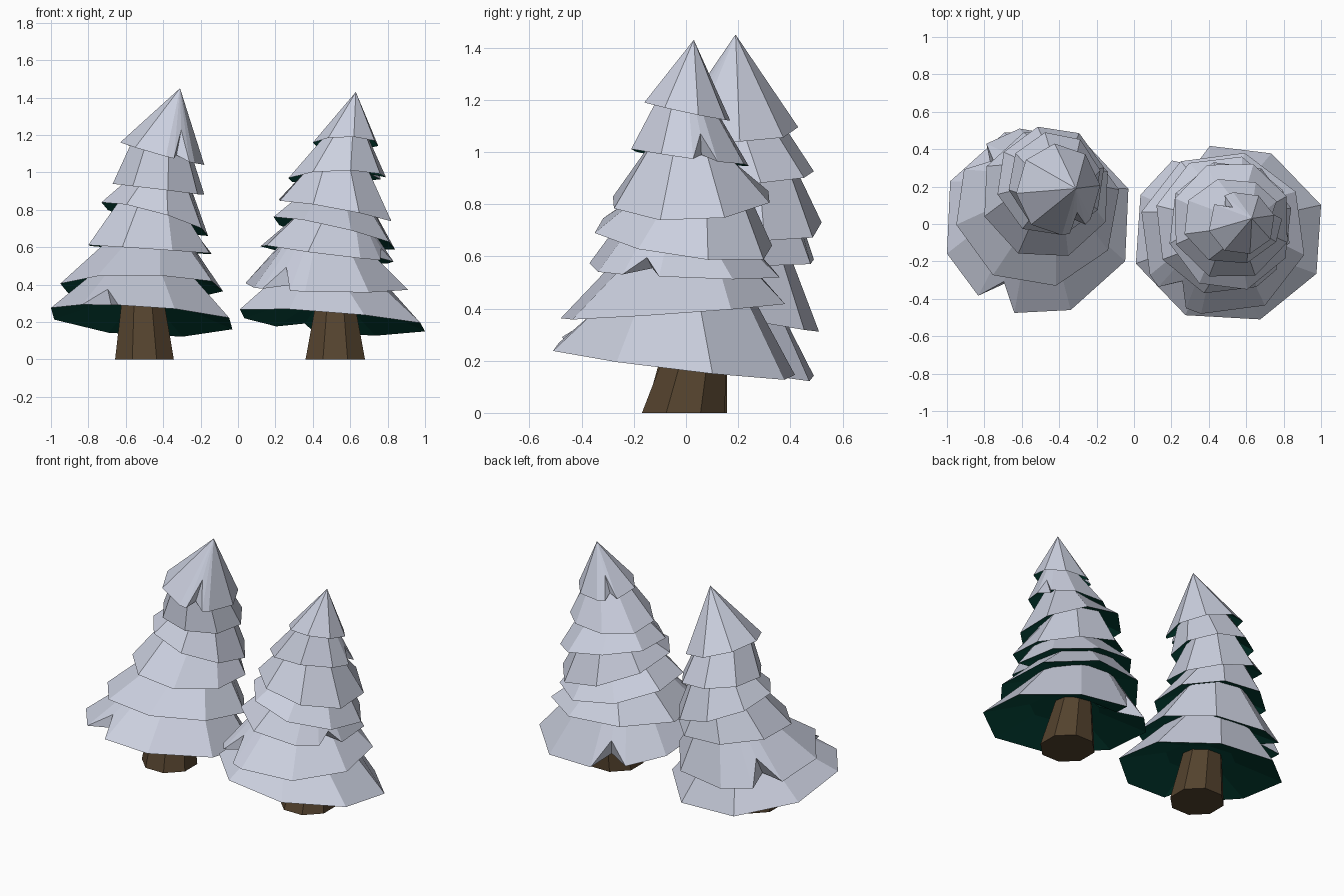
import bpy, bmesh, math, random
from mathutils import Vector

if "Cube" in bpy.data.objects:
    bpy.data.objects.remove(bpy.data.objects["Cube"])

random.seed(4)


def material(name, rgb):
    m = bpy.data.materials.new(name)
    m.diffuse_color = (*rgb, 1)
    m.use_nodes = True
    m.node_tree.nodes["Principled BSDF"].inputs["Base Color"].default_value = m.diffuse_color
    return m


SNOW = material("snow", (0.60, 0.63, 0.74))
GREEN = material("dark green needles", (0.002, 0.072, 0.049))
BARK = material("brown bark", (0.088, 0.055, 0.027))


def finish(bm, name, mats):
    me = bpy.data.meshes.new(name)
    bm.to_mesh(me)
    bm.free()
    ob = bpy.data.objects.new(name, me)
    bpy.context.collection.objects.link(ob)
    for m in mats:
        me.materials.append(m)
    return ob


def rim_point(t, a, k=1.0, dz=0.0):
    """Point on the tilted, wavy rim of tier t at angle a, scaled by k."""
    xl, zl, xr, zr, yf, zf, yb, zb = t
    c, s = math.cos(a), math.sin(a)
    z = ((zl + zr + zf + zb) / 4
         + k * (c * (zr - zl) / 2 + s * (zb - zf) / 2)
         + k * math.cos(2 * a) * (zl + zr - zf - zb) / 4)
    return Vector(((xl + xr) / 2 + k * c * (xr - xl) / 2,
                   (yf + yb) / 2 + k * s * (yb - yf) / 2, z + dz))


def tier(name, t, nxt, apex, phase, notches):
    """Snowy skirt with a hollow dark underside and folds cut into its rim."""
    corners = [(math.radians(phase + 45 * i), False) for i in range(8)]
    grow = 1 / max(abs(math.cos(a)) for a, _ in corners)
    w = math.radians(12)
    for deg in notches:
        n = math.radians(deg)
        corners = [p for p in corners
                   if abs(math.remainder(p[0] - n, math.tau)) > w * 1.6]
        corners += [(n - w, False), (n, True), (n + w, False)]
    corners.sort(key=lambda p: p[0] % math.tau)
    bm = bmesh.new()
    tip = bm.verts.new(apex) if nxt is None else None
    height = rim_point(nxt, 0, 0).z - rim_point(t, 0, 0).z if nxt else 0.3
    dz = min(0.55 * height, 0.1)
    outer, rim, top, inner = [], [], [], []
    for a, fold in corners:
        edge = rim_point(t, a, grow)
        if tip:
            upper = tip
            slope = tip.co
        else:
            slope = edge.lerp(rim_point(nxt, a, 0.74, 0.02), 1.25)
            upper = bm.verts.new(slope)
        top.append(upper)
        if fold:     # peak of the split on the slope, inner corner at rim level
            outer.append(bm.verts.new(edge.lerp(slope, 0.42)))
            rim.append(bm.verts.new(rim_point(t, a, 0.72 * grow, 0.02)))
        else:
            outer.append(bm.verts.new(edge))
            rim.append(outer[-1])
        inner.append(bm.verts.new(rim_point(t, a, 0.45, dz)))
    count = len(rim)
    for i in range(count):
        j = (i + 1) % count
        bm.faces.new([outer[i], outer[j]] + ([tip] if tip else [top[j], top[i]]))
        if rim[i] is not outer[i]:
            bm.faces.new((outer[i], rim[i], rim[j]))
        if rim[j] is not outer[j]:
            bm.faces.new((outer[j], rim[i], rim[j]))
        bm.faces.new((rim[j], rim[i], inner[i], inner[j])).material_index = 1
    bm.faces.new(inner[::-1]).material_index = 1
    finish(bm, name, [SNOW, GREEN])


def trunk(name, base, r0, top, r1):
    bm = bmesh.new()
    rings = []
    for c, r in ((base, r0), (top, r1)):
        rings.append([bm.verts.new((c[0] + r * math.cos(a), c[1] + r * math.sin(a), c[2]))
                      for a in (math.tau * (i + 0.5) / 8 for i in range(8))])
    for i in range(8):
        j = (i + 1) % 8
        bm.faces.new((rings[0][i], rings[0][j], rings[1][j], rings[1][i]))
    bm.faces.new(rings[0][::-1])
    bm.faces.new(rings[1])
    finish(bm, name, [BARK])


def tree(label, tiers, apex, notches, phases):
    for i, t in enumerate(tiers):
        nxt = tiers[i + 1] if i + 1 < len(tiers) else None
        phase = phases.get(i, random.uniform(10, 35))
        tier(f"{label}_branch_tier_{i + 1}", t, nxt, apex, phase, notches.get(i, []))


# Tiers, bottom up: left x z, right x z, front y z, back y z of each rim
LEFT = [
    (-1.0, .25, -.03, .19, -.46, .28, .49, .13),
    (-.95, .39, -.08, .38, -.33, .45, .51, .31),
    (-.80, .61, -.14, .565, -.17, .59, .49, .58),
    (-.73, .83, -.16, .67, -.06, .79, .52, .71),
    (-.67, .94, -.18, .88, -.02, .91, .49, .92),
    (-.63, 1.16, -.18, 1.04, -.06, 1.09, .43, 1.09),
]
RIGHT = [
    (.01, .25, 1.0, .17, -.51, .25, .40, .14),
    (.04, .40, .91, .38, -.48, .36, .38, .42),
    (.12, .61, .83, .52, -.37, .56, .36, .53),
    (.19, .75, .84, .60, -.35, .71, .33, .62),
    (.22, .85, .82, .74, -.28, .81, .32, .83),
    (.27, .96, .78, .975, -.21, 1.01, .24, .95),
    (.40, 1.15, .75, 1.15, -.16, 1.19, .17, 1.12),
]
tree("left_tree", LEFT, (-.31, .19, 1.45),
     {0: [-116], 1: [140], 5: [-62]}, {0: 20, 5: 5})
tree("right_tree", RIGHT, (.63, .03, 1.43),
     {0: [113], 1: [-128], 2: [-27], 5: [15], 6: [132]}, {0: 19})

# Leaning trunks
trunk("left_trunk", (-.5, 0, 0), .17, (-.51, .05, .36), .115)
trunk("right_trunk", (.52, -.01, 0), .172, (.52, .06, .34), .105)
